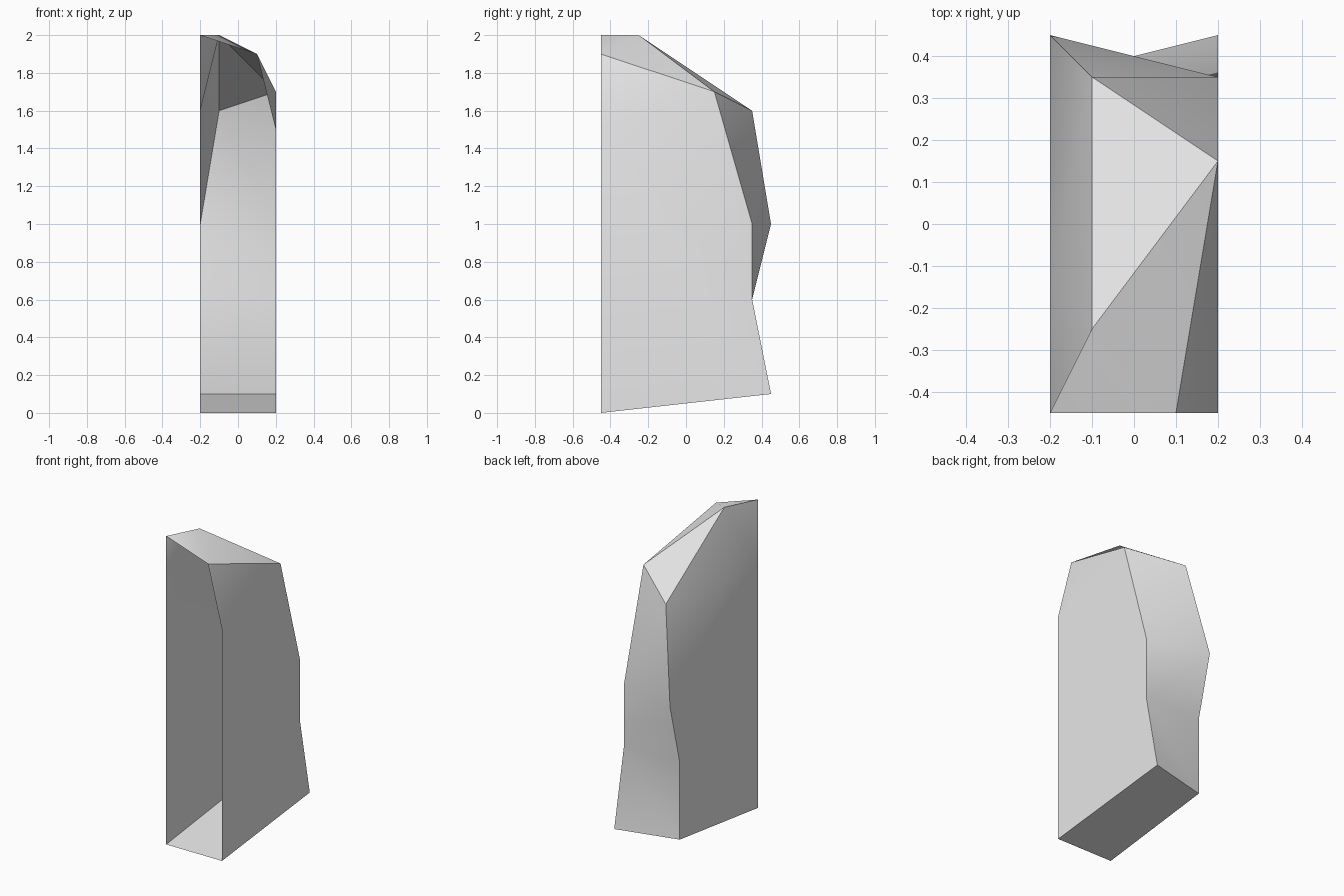
import bpy
import bmesh
import math

cube = bpy.data.objects.get("Cube")
if cube:
    bpy.data.objects.remove(cube, do_unlink=True)

# Outer dimensions: half width, and the open front plane
SIDE, FRONT = 0.2, -0.45

# One flat grey for the whole rock
grey = bpy.data.materials.new("stone_grey")
grey.use_nodes = True
colour = (0.8, 0.8, 0.8, 1)
grey.diffuse_color = colour
grey.node_tree.nodes["Principled BSDF"].inputs["Base Color"].default_value = colour

bm = bmesh.new()


def corner(x, profile):
    """Place a vertical run of points (y, z) at one x."""
    return [bm.verts.new((x, y, z)) for y, z in profile]


def skin(*faces):
    for verts in faces:
        bm.faces.new(verts)


# Side profiles, from the bottom front round the back to the top front
right_side = corner(-SIDE, [(FRONT, 0), (0.35, 0.1), (0.35, 0.6), (0.45, 1),
                            (-0.15, 1.6), (FRONT, 1.6)])
left_side = corner(SIDE, [(FRONT, 0), (0.45, 0.1), (0.35, 0.6), (0.35, 1),
                          (0.15, 1.7), (FRONT, 1.5)])
r_toe, r_heel, r_waist, r_bulge, r_shoulder, r_brow = right_side
l_toe, l_heel, l_waist, l_bulge, l_shoulder, l_brow = left_side

# Points of the crown
r_peak, = corner(-SIDE, [(FRONT, 2)])
ridge_front, ridge_back = corner(-SIDE / 2, [(-0.25, 2), (0.35, 1.6)])
l_peak, = corner(SIDE / 2, [(FRONT, 1.9)])

# Flat sides and base
skin(right_side, left_side, (r_toe, l_toe, l_heel, r_heel))

# Back, from the base to the crown
skin((r_heel, l_heel, l_waist, r_waist),
     (r_waist, l_waist, r_bulge),
     (r_bulge, l_waist, l_bulge),
     (r_bulge, l_bulge, ridge_back),
     (ridge_back, l_bulge, l_shoulder))

# Sloping crown on the right
skin((r_bulge, ridge_back, r_shoulder),
     (r_shoulder, ridge_back, ridge_front),
     (r_shoulder, ridge_front, r_brow),
     (r_brow, ridge_front, r_peak))

# Top and left of the crown
skin((ridge_front, ridge_back, l_shoulder),
     (ridge_front, l_shoulder, l_peak),
     (r_peak, ridge_front, l_peak),
     (l_peak, l_shoulder, l_brow))

bmesh.ops.recalc_face_normals(bm, faces=bm.faces[:])
mesh = bpy.data.meshes.new("rock_shell")
bm.to_mesh(mesh)
bm.free()
mesh.materials.append(grey)

rock = bpy.data.objects.new("rock_shell", mesh)
bpy.context.collection.objects.link(rock)

# Soft shading across the gentle bends, crisp main edges
mesh.polygons.foreach_set("use_smooth", [True] * len(mesh.polygons))
mesh.set_sharp_from_angle(angle=math.radians(30))
